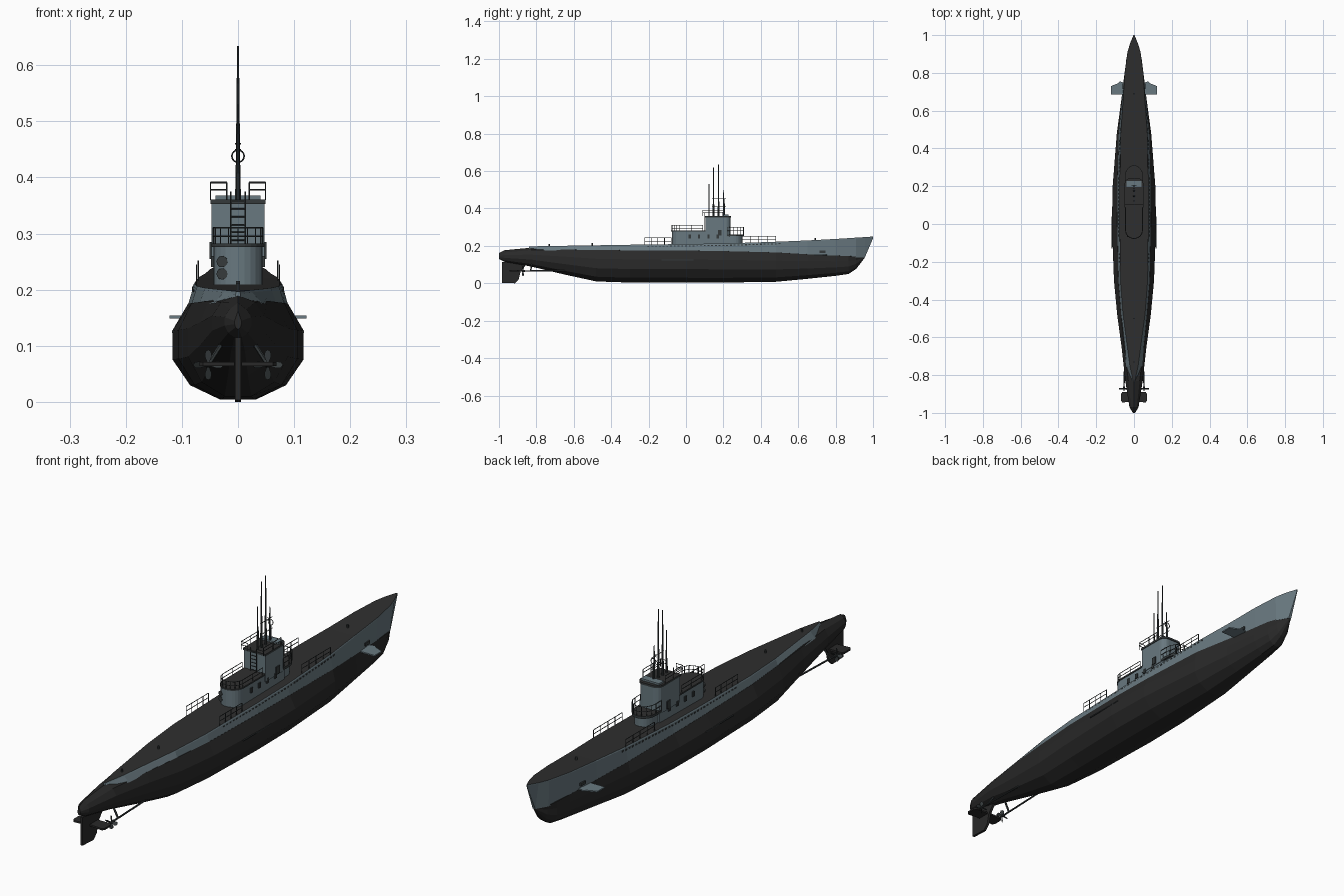
import bpy, bmesh, math
from mathutils import Vector

if "Cube" in bpy.data.objects:
    bpy.data.objects.remove(bpy.data.objects["Cube"])


def material(name, rgb):
    m = bpy.data.materials.new(name)
    m.diffuse_color = (*rgb, 1)
    m.use_nodes = True
    m.node_tree.nodes["Principled BSDF"].inputs["Base Color"].default_value = m.diffuse_color
    return m


GREY = material("blue_grey_paint", (0.14, 0.19, 0.215))
DECK = material("dark_deck", (0.028, 0.028, 0.028))
BLACK = material("black_hull", (0.022, 0.022, 0.022))
METAL = material("dark_metal", (0.035, 0.042, 0.044))


def finish(bm, name, mats, rule=None):
    bmesh.ops.recalc_face_normals(bm, faces=bm.faces)
    if rule:
        for f in bm.faces:
            f.normal_update()
            f.material_index = rule(f)
    me = bpy.data.meshes.new(name)
    bm.to_mesh(me)
    bm.free()
    for m in mats:
        me.materials.append(m)
    ob = bpy.data.objects.new(name, me)
    bpy.context.collection.objects.link(ob)
    return ob


def top_dark(f):
    return 1 if f.normal.z > 0.8 else 0


def loft(name, rings, mats, rule=None):
    bm = bmesh.new()
    rows = [[bm.verts.new(p) for p in r] for r in rings]
    n = len(rows[0])
    for a, b in zip(rows, rows[1:]):
        for i in range(n):
            bm.faces.new((a[i], a[(i + 1) % n], b[(i + 1) % n], b[i]))
    bm.faces.new(rows[0])
    bm.faces.new(rows[-1])
    return finish(bm, name, mats, rule)


def prism(name, outline, z0, z1, mats, rule=None):
    return loft(name, [[(x, y, z) for x, y in outline] for z in (z0, z1)], mats, rule)


def tube(bm, a, b, r, r2=None, seg=6):
    a, b = Vector(a), Vector(b)
    d = b - a
    mat = d.to_track_quat('Z', 'Y').to_matrix().to_4x4()
    mat.translation = (a + b) / 2
    bmesh.ops.create_cone(bm, cap_ends=True, segments=seg, radius1=r,
                          radius2=r if r2 is None else r2, depth=d.length, matrix=mat)


def box(bm, c, s):
    v = bmesh.ops.create_cube(bm, size=1)["verts"]
    for p in v:
        p.co = Vector(c) + Vector(p.co[i] * s[i] for i in range(3))


def railing(name, path, z0, heights, r=0.0014):
    bm = bmesh.new()
    for x, y in path:
        tube(bm, (x, y, z0), (x, y, z0 + heights[-1]), r)
    for h in heights:
        for p, q in zip(path, path[1:]):
            tube(bm, (*p, z0 + h), (*q, z0 + h), r)
    return finish(bm, name, [METAL])


def arc(cx, cy, rx, ry, a0, a1, n):
    return [(cx + rx * math.cos(math.radians(a0 + (a1 - a0) * i / n)),
             cy + ry * math.sin(math.radians(a0 + (a1 - a0) * i / n))) for i in range(n + 1)]


# lower hull: y, half width, top half width, bottom z, top z
hull = [(-1, .006, .004, .13, .15), (-.97, .024, .015, .115, .165), (-.83, .046, .03, .09, .178),
        (-.65, .066, .052, .047, .18), (-.48, .089, .068, .01, .178), (-.3, .106, .083, .004, .176),
        (0, .117, .089, .004, .175), (.2, .113, .088, .004, .172), (.48, .091, .081, .008, .165),
        (.65, .068, .063, .024, .155), (.8, .05, .048, .04, .148), (.87, .04, .041, .05, .145),
        (.91, .027, .032, .077, .142), (.956, .004, .006, .137, .141)]
rings = []
for y, w, wt, zb, zt in hull:
    h = zt - zb
    half = [(.27 * w, zb), (.73 * w, zb + .15 * h), (w, zb + .42 * h), (w, zb + .72 * h), (wt, zt)]
    rings.append([(x, y, z) for x, z in half] + [(0, y, zt + .012)]
                 + [(-x, y, z) for x, z in reversed(half)])
loft("lower_hull", rings, [BLACK])

# upper casing: y, bottom half width, deck half width, bottom z, deck z
casing = [(-.84, .004, .003, .185, .197), (-.75, .044, .022, .175, .199), (-.48, .068, .058, .177, .203),
          (-.3, .083, .072, .174, .206), (0, .089, .077, .173, .21), (.2, .088, .077, .17, .213),
          (.48, .081, .07, .163, .222), (.65, .063, .058, .153, .229), (.8, .048, .049, .146, .237),
          (.91, .032, .034, .138, .244), (.956, .006, .021, .138, .247), (1, .001, .002, .24, .25)]
rings = []
for y, wb, wt, zb, zt in casing:
    half = [(wb, zb), (wt + .12 * (wb - wt) + .001, zt - .004), (wt, zt)]
    rings.append([(x, y, z) for x, z in half] + [(-x, y, z) for x, z in reversed(half)])
loft("upper_casing", rings, [GREY, DECK], top_dark)


def casing_at(y):
    for a, b in zip(casing, casing[1:]):
        if a[0] <= y <= b[0]:
            t = (y - a[0]) / (b[0] - a[0])
            return [p + t * (q - p) for p, q in zip(a, b)]


# drain slots along the casing, anchors and hull vents
bm = bmesh.new()
for s in (-1, 1):
    for i in range(36):
        y = -.2 + .02 * i
        _, wb, wt, zb, zt = casing_at(y)
        box(bm, (s * (wt + .25 * (wb - wt)), y, zt - .011), (.004, .010, .006))
    box(bm, (s * .056, .73, .168), (.008, .03, .012))
    box(bm, (s * .116, -.045, .125), (.004, .17, .004))
finish(bm, "drain_slots_and_anchors", [METAL])

# conning tower: aft platform, forward step, main tower
aft = arc(0, -.033, .044, .043, 180, 360, 12) + [(.044, .23), (-.044, .23)]
prism("aft_platform", aft, .2, .28, [GREY, DECK], top_dark)
step = arc(0, .255, .038, .045, 0, 180, 12) + [(-.038, .2), (.038, .2)]
prism("forward_step", step, .2, .252, [GREY, DECK], top_dark)
lip = arc(0, .255, .046, .055, 0, 180, 12) + [(-.046, .2), (.046, .2)]
prism("forward_platform", lip, .252, .262, [METAL, DECK], top_dark)
tower = ([(-.047, .105), (.047, .105)] + arc(.022, .213, .025, .025, 0, 90, 4)
         + arc(-.022, .213, .025, .025, 90, 180, 4))
prism("tower", tower, .25, .355, [GREY, DECK], top_dark)
rim = [(x * 1.05, .17 + (y - .17) * 1.05) for x, y in tower]
prism("tower_top", rim, .353, .361, [METAL, DECK], top_dark)
aft_rim = arc(0, -.033, .047, .046, 180, 360, 12) + [(.047, .11), (-.047, .11)]
prism("aft_platform_edge", aft_rim, .276, .282, [METAL, DECK], top_dark)
bm = bmesh.new()
box(bm, (0, .212, .364), (.08, .03, .008))
finish(bm, "bridge_cover", [GREY])

# railings
railing("aft_platform_railing", [(-.044, .09), (-.044, .03)] + arc(0, -.033, .044, .043, 180, 360, 8)
        + [(.044, .03), (.044, .09)], .28, (.015, .03))
railing("forward_platform_railing", [(.046, .22)] + arc(0, .255, .046, .055, 0, 180, 8)
        + [(-.046, .22)], .26, (.02, .04))
for s, side in ((-1, "left"), (1, "right")):
    railing(side + "_bridge_railing", [(s * .02, .09), (s * .049, .09), (s * .049, .15), (s * .049, .2)],
            .36, (.018, .031))
    railing(side + "_aft_deck_railing", [(s * .074, -.22 + .035 * i) for i in range(5)], .206, (.02, .038))
    railing(side + "_forward_deck_railing", [(s * .071, .3 + .045 * i) for i in range(5)], .215, (.02, .036))

# ladder, portholes and side grips on the tower
bm = bmesh.new()
for s in (-1, 1):
    tube(bm, (s * .013, .098, .28), (s * .013, .098, .375), .0014)
    for z in (.228, .25):
        y = -.033 - .043 * math.sqrt(1 - (.027 / .044) ** 2)
        if s < 0:
            tube(bm, (-.027, y + .004, z), (-.0285, y - .003, z), .01, seg=12)
    for i in range(4):
        box(bm, (s * .0455, .02 + .05 * i, .25), (.006, .012, .02))
    box(bm, (s * .048, .18, .27), (.006, .02, .03))
for i in range(6):
    tube(bm, (-.013, .098, .288 + .014 * i), (.013, .098, .288 + .014 * i), .0013)
finish(bm, "tower_fittings", [METAL])

# periscopes and masts: y, top z, base radius
bm = bmesh.new()
for y, top, r in ((.147, .62, .0055), (.174, .634, .0055), (.123, .53, .004), (.2, .5, .004)):
    tube(bm, (0, y, .35), (0, y, .43), r, r * .7, 8)
    tube(bm, (0, y, .43), (0, y, top), r * .7, .0016, 8)
finish(bm, "periscopes", [METAL])

# radio loop and search antenna
bm = bmesh.new()
loop = arc(0, .438, .011, .011, 0, 360, 14)
for p, q in zip(loop, loop[1:]):
    tube(bm, (p[0], .205, p[1]), (q[0], .205, q[1]), .0014)
tube(bm, (0, .205, .36), (0, .205, .427), .0025)
for z in (.41, .455):
    tube(bm, (0, .14, z), (0, .215, z), .0014)
for z in (.45, .46):
    tube(bm, (-.005, .19, z), (.005, .19, z), .001)
finish(bm, "antennas", [METAL])

# deck posts
bm = bmesh.new()
for y, z in ((.69, .231), (-.5, .203), (-.73, .199)):
    tube(bm, (0, y, z - .01), (0, y, z + .012), .004)
finish(bm, "deck_posts", [METAL])

# bow and stern diving planes
for s, side in ((-1, "left"), (1, "right")):
    prism(side + "_bow_plane", [(s * .03, .685), (s * .122, .685), (s * .122, .73), (s * .085, .745),
                                (s * .075, .755), (s * .03, .74)], .149, .154, [GREY])
    prism(side + "_stern_plane", [(s * .006, -.94), (s * .062, -.945), (s * .069, -.935),
                                  (s * .069, -.9), (s * .062, -.89), (s * .006, -.89)], .064, .071, [BLACK])

# rudder
profile = [(-.985, .115), (-.985, .003), (-.915, 0), (-.895, .02), (-.885, .06), (-.855, .1), (-.86, .115)]
loft("rudder", [[(x, y, z) for y, z in profile] for x in (-.005, .005)], [BLACK])

# propellers, shafts and struts
for s, side in ((-1, "left"), (1, "right")):
    bm = bmesh.new()
    x, z = s * .053, .066
    tube(bm, (x, -.885, z), (x, -.86, z), .003, .006, 8)
    tube(bm, (x, -.86, z), (s * .045, -.58, .068), .0035, seg=8)
    tube(bm, (x, -.83, z), (s * .025, -.825, .11), .004)
    for k in range(4):
        a = k * math.pi / 2
        pts = []
        for r, w in ((.004, -.002), (.015, -.006), (.024, -.005), (.027, 0), (.024, .005), (.015, .006), (.004, .002)):
            pts.append(bm.verts.new((x + r * math.cos(a) - w * math.sin(a), -.873 + w * .7,
                                     z + r * math.sin(a) + w * math.cos(a))))
        f = bm.faces.new(pts)
        ex = bmesh.ops.extrude_face_region(bm, geom=[f])
        for v in ex["geom"]:
            if isinstance(v, bmesh.types.BMVert):
                v.co.y += .002
    finish(bm, side + "_propeller_and_shaft", [METAL])
